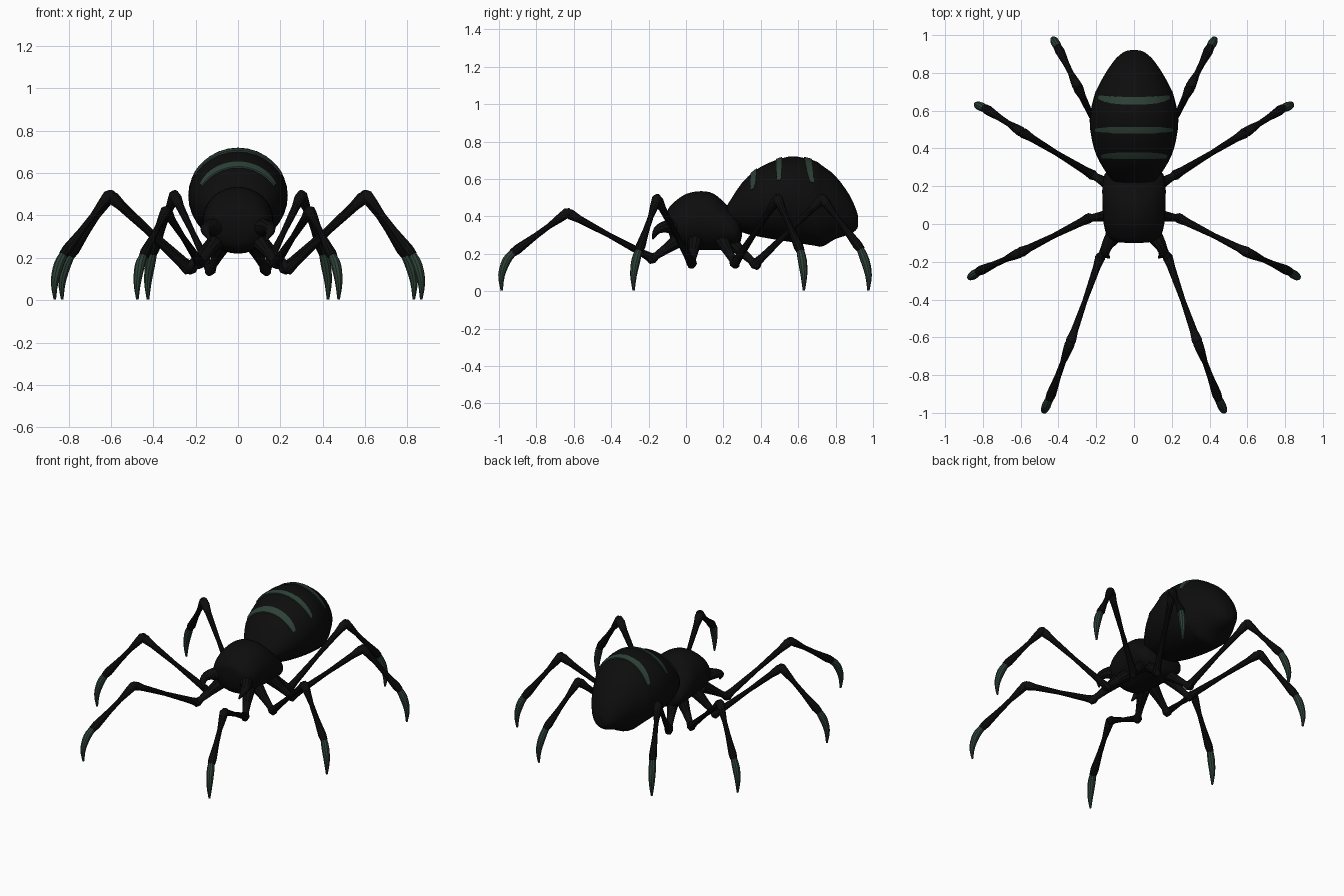
import bpy, bmesh, math
from mathutils import Vector

if "Cube" in bpy.data.objects:
    bpy.data.objects.remove(bpy.data.objects["Cube"])


def material(name, col):
    m = bpy.data.materials.new(name)
    m.diffuse_color = (*col, 1)
    m.use_nodes = True
    m.node_tree.nodes["Principled BSDF"].inputs["Base Color"].default_value = m.diffuse_color
    return m


BLACK = material("shell black", (0.004, 0.004, 0.004))
GREEN = material("dark green", (0.026, 0.052, 0.038))


def loft(name, rings, mat, closed=True):
    """Skin a list of equal-length point rings and cap both ends."""
    bm = bmesh.new()
    vs = [[bm.verts.new(p) for p in r] for r in rings]
    n = len(vs[0])
    for a, b in zip(vs, vs[1:]):
        for i in range(n):
            j = (i + 1) % n
            bm.faces.new((a[i], a[j], b[j], b[i]))
    bm.faces.new(vs[0])
    bm.faces.new(vs[-1])
    bmesh.ops.recalc_face_normals(bm, faces=bm.faces)
    me = bpy.data.meshes.new(name)
    bm.to_mesh(me)
    bm.free()
    me.materials.append(mat)
    ob = bpy.data.objects.new(name, me)
    bpy.context.collection.objects.link(ob)
    return ob


def spline(rows, steps):
    """Catmull-Rom resampling of tuples."""
    out = []
    for i in range(len(rows) - 1):
        p = [Vector(rows[min(max(i + k, 0), len(rows) - 1)]) for k in (-1, 0, 1, 2)]
        for s in range(steps):
            t = s / steps
            out.append(0.5 * (2 * p[1] + (p[2] - p[0]) * t
                              + (2 * p[0] - 5 * p[1] + 4 * p[2] - p[3]) * t * t
                              + (3 * p[1] - p[0] - 3 * p[2] + p[3]) * t ** 3))
    out.append(Vector(rows[-1]))
    return out


def section_point(row, a, off=0.0):
    y, zb, zt, w = row
    return Vector(((w + off) * math.cos(a), y,
                   (zb + zt) / 2 + ((zt - zb) / 2 + off) * math.sin(a)))


def body(name, rows, sides=32):
    prof = spline(rows, 3)
    loft(name, [[section_point(r, 2 * math.pi * i / sides) for i in range(sides)]
                for r in prof], BLACK)
    return prof


def tube(name, rows, mat, steps=1, sides=10):
    """Round tube through (x, y, z, radius) rows."""
    rows = spline(rows, steps)
    pts = [Vector(r[:3]) for r in rows]
    rings = []
    for i, p in enumerate(pts):
        t = (pts[min(i + 1, len(pts) - 1)] - pts[max(i - 1, 0)]).normalized()
        u = t.cross(Vector((0.31, 0.17, 0.05))).normalized()
        v = t.cross(u)
        rings.append([p + rows[i][3] * (u * math.cos(a) + v * math.sin(a))
                      for a in (2 * math.pi * k / sides for k in range(sides))])
    return loft(name, rings, mat)


def limb(name, a, b, stations):
    """Straight limb segment, stations are (fraction, radius)."""
    a, b = Vector(a), Vector(b)
    return tube(name, [(*a.lerp(b, f), r) for f, r in stations], BLACK)


# abdomen and head-thorax: y, bottom z, top z, half width
abdomen = body("abdomen", [
    (.19, .41, .43, .01), (.22, .36, .46, .10), (.30, .315, .58, .165),
    (.40, .29, .665, .212), (.55, .265, .72, .235), (.68, .245, .70, .21),
    (.73, .24, .67, .188), (.80, .28, .615, .15), (.877, .305, .51, .095),
    (.915, .335, .42, .045), (.92, .37, .39, .01)])
body("head_thorax", [
    (-.10, .39, .41, .02), (-.095, .32, .44, .09), (-.065, .25, .475, .14),
    (0, .225, .52, .16), (.08, .22, .535, .166), (.15, .22, .52, .168),
    (.22, .225, .46, .165), (.28, .24, .40, .14), (.30, .30, .33, .03)])


def abdomen_at(y):
    for p, q in zip(abdomen, abdomen[1:]):
        if p[0] <= y <= q[0]:
            return p.lerp(q, (y - p[0]) / max(q[0] - p[0], 1e-6))


# green bands over the top of the abdomen
for k, (y0, half, bow) in enumerate([(.362, .017, -.008), (.497, .017, 0), (.652, .02, .022)]):
    rings = []
    for i in range(33):
        s = i / 16 - 1
        a = math.pi / 2 + s * math.radians(62)
        h = half * (1 - 0.5 * s ** 4)
        y = y0 + bow * s * s
        rings.append([section_point(abdomen_at(y + d), a, o) for d, o in
                      ((-h, -.003), (-h, .006), (0, .006), (h, .006), (h, -.003))])
    loft(f"stripe_{k + 1}", rings, GREEN)

# legs: hip, low joint, knee, ankle, foot tip
LEGS = [
    ("front", (.10, -.03, .28), (.18, -.18, .175), (.34, -.635, .42), (.445, -.92, .21), (.475, -.985)),
    ("second", (.10, .05, .28), (.24, .03, .15), (.61, -.155, .495), (.82, -.25, .22), (.865, -.28)),
    ("third", (.10, .19, .28), (.22, .26, .15), (.60, .49, .495), (.785, .61, .22), (.83, .63)),
    ("rear", (.06, .22, .28), (.13, .37, .145), (.30, .73, .495), (.40, .93, .23), (.425, .975)),
]
for side, sx in (("right", 1), ("left", -1)):
    for nm, *pts in LEGS:
        hip, low, knee, ankle, tip = [Vector((p[0] * sx, *p[1:])) if len(p) == 3
                                      else Vector((p[0] * sx, p[1], 0)) for p in pts]
        pre = f"{nm}_{side}_leg_"
        limb(pre + "hip", hip, low, [(0, .042), (.5, .027), (.85, .02), (1, .028), (1.13, .018)])
        limb(pre + "thigh", low, knee,
             [(-.03, .015), (0, .027), (.1, .021), (.5, .014), (.85, .02), (.96, .028), (1.03, .018)])
        limb(pre + "shin", knee, ankle,
             [(-.06, .014), (0, .027), (.12, .024), (.35, .015), (.6, .017), (.93, .026), (1.03, .022)])
        # curved claw, bowed outward
        claw = [(.0, ankle.z, .02), (.6, .165, .024), (1.02, .085, .018), (1.0, .003, .006)]
        tube(pre + "claw", [(ankle.x + (tip.x - ankle.x) * f, ankle.y + (tip.y - ankle.y) * f, z, r)
                            for f, z, r in claw], GREEN, steps=3)
    # hooked fang
    tube(side + "_fang", [(.09 * sx, -.04, .345, .05), (.14 * sx, -.11, .345, .032),
                          (.152 * sx, -.155, .325, .022), (.13 * sx, -.178, .28, .005)],
         BLACK, steps=3)

# smooth shading with crisp edges
bpy.ops.object.select_all(action='SELECT')
bpy.context.view_layer.objects.active = bpy.data.objects["abdomen"]
bpy.ops.object.shade_smooth_by_angle(angle=math.radians(35))
